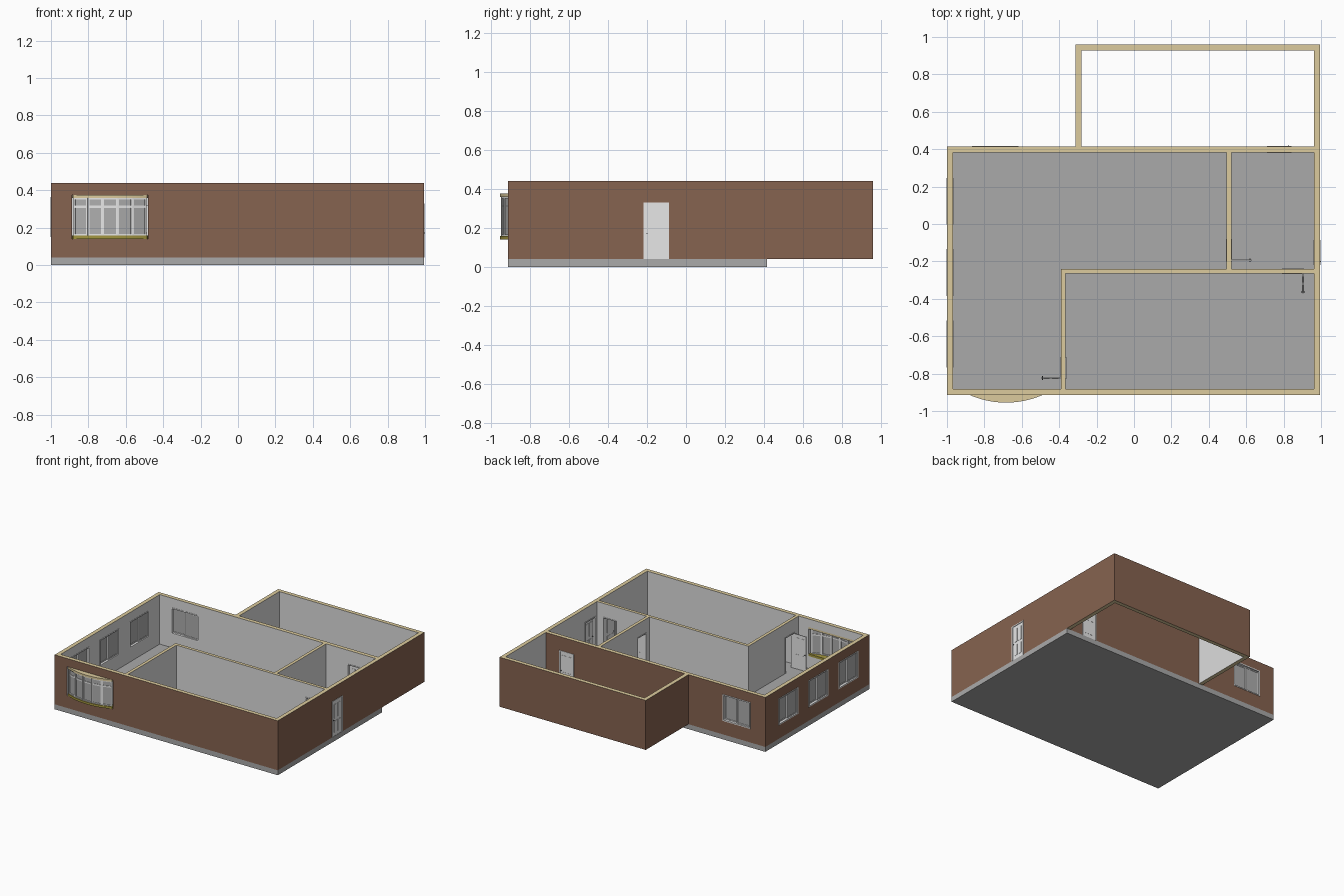
import bpy, bmesh, math
from mathutils import Matrix, Vector

if "Cube" in bpy.data.objects:
    bpy.data.objects.remove(bpy.data.objects["Cube"])


def material(name, r, g, b):
    m = bpy.data.materials.new(name)
    m.diffuse_color = (r, g, b, 1)
    m.use_nodes = True
    m.node_tree.nodes["Principled BSDF"].inputs["Base Color"].default_value = m.diffuse_color
    return m


BRICK = material("brown_brick", 0.24, 0.125, 0.08)
PLASTER = material("white_plaster", 0.72, 0.72, 0.72)
CORE = material("tan_wall_core", 0.72, 0.60, 0.34)
CONCRETE = material("grey_concrete", 0.40, 0.40, 0.40)
WHITE = material("white_paint", 0.80, 0.80, 0.80)
GLASS = material("grey_glass", 0.42, 0.42, 0.42)
OLIVE = material("olive_sill", 0.36, 0.30, 0.05)
METAL = material("dark_metal", 0.06, 0.06, 0.06)

FLOOR, TOP, T = 0.04, 0.44, 0.032      # floor level, wall top, wall thickness
X0, X1, Y0, Y1, YB, XE = -1.0, 0.995, -0.913, 0.415, 0.96, -0.312


def make(name, bm, mats):
    bmesh.ops.recalc_face_normals(bm, faces=bm.faces)
    me = bpy.data.meshes.new(name)
    bm.to_mesh(me)
    bm.free()
    for m in mats:
        me.materials.append(m)
    ob = bpy.data.objects.new(name, me)
    bpy.context.collection.objects.link(ob)
    return ob


def boxes(name, items, mats, mtx=Matrix()):
    """items: (x0, x1, y0, y1, z0, z1, material index), joined in one object"""
    bm = bmesh.new()
    for x0, x1, y0, y1, z0, z1, mi in items:
        m = Matrix.Translation(((x0 + x1) / 2, (y0 + y1) / 2, (z0 + z1) / 2)) @ \
            Matrix.Diagonal((x1 - x0, y1 - y0, z1 - z0, 1))
        vs = bmesh.ops.create_cube(bm, size=1, matrix=mtx @ m)["verts"]
        for f in {f for v in vs for f in v.link_faces}:
            f.material_index = mi
    return make(name, bm, mats)


def extrude(name, pts, z0, z1, mats):
    bm = bmesh.new()
    face = bm.faces.new([bm.verts.new((x, y, z0)) for x, y in pts])
    geo = bmesh.ops.extrude_face_region(bm, geom=[face])["geom"]
    for v in geo:
        if isinstance(v, bmesh.types.BMVert):
            v.co.z = z1
    return make(name, bm, mats)


def cut(ob, cutters):
    for c in cutters:
        helper = boxes("cutter", [c + (0,)], [])
        helper.hide_render = True
        mod = ob.modifiers.new("cut", "BOOLEAN")
        mod.operation, mod.solver, mod.object = "DIFFERENCE", "EXACT", helper
        dg = bpy.context.evaluated_depsgraph_get()
        me = bpy.data.meshes.new_from_object(ob.evaluated_get(dg))
        ob.modifiers.clear()
        ob.data = me
        bpy.data.objects.remove(helper)


def place(x, y, deg):
    """local x runs along the wall, local +y points out of it"""
    return Matrix.Translation((x, y, 0)) @ Matrix.Rotation(math.radians(deg), 4, "Z")


# opening positions: x, y, angle
W, WZ0, WZ1 = 0.125, 0.15, 0.365           # window half width and heights
DW, IW, DZ = 0.066, 0.06, 0.33             # door half widths, door top
windows = [(-0.742, Y1, 0)] + [(X0, y, 90) for y in (0.122, -0.26, -0.642)]
outer_doors = [(X1, -0.152, -90), (0.777, Y1, 0)]
inner_doors = [(-0.39, -0.77, 90, -1), (0.52, -0.14, -90, 1), (0.85, -0.265, 180, -1)]


def opening(x, y, deg, half, z0, z1):
    if deg in (0, 180):
        return (x - half, x + half, y - 0.05, y + 0.05, z0, z1)
    return (x - 0.05, x + 0.05, y - half, y + half, z0, z1)


# floor slab
boxes("floor_slab", [(X0, X1, Y0, Y1, 0, FLOOR, 0)], [CONCRETE])

# outer walls: house and rear extension, hollowed, then openings cut
BX0, BX1, BZ0, BZ1 = -0.888, -0.48, 0.14, 0.375
walls = extrude("outer_walls", [(X0, Y0), (X1, Y0), (X1, YB), (XE, YB), (XE, Y1), (X0, Y1)],
                FLOOR, TOP, [PLASTER, BRICK, CORE])
cut(walls, [(X0 + T, X1 - T, Y0 + T, Y1 - T, 0, 0.6),
            (XE + T, X1 - T, Y1, YB - T, 0, 0.6),
            (BX0, BX1, Y0 - 0.05, Y0 + 0.05, BZ0, BZ1)]
    + [opening(*w, W, WZ0, WZ1) for w in windows]
    + [opening(*d, DW, 0.0, DZ) for d in outer_doors])
outside = [(0, -1, X0), (0, 1, X1), (0, -1, XE), (1, -1, Y0), (1, 1, YB), (1, 1, Y1)]
for p in walls.data.polygons:
    p.material_index = 2 if abs(p.normal.z) > 0.5 else int(any(
        p.normal[a] * s > 0.5 and abs(p.center[a] - v) < 0.002 for a, s, v in outside))

# partition walls
parts = extrude("partition_walls", [
    (-.39, Y0 + T), (-.365, Y0 + T), (-.365, -.265), (X1 - T, -.265), (X1 - T, -.24),
    (.52, -.24), (.52, Y1 - T), (.495, Y1 - T), (.495, -.24), (-.39, -.24)],
    FLOOR, TOP, [PLASTER, CORE])
cut(parts, [opening(x, y, a, IW, 0.0, DZ) for x, y, a, _ in inner_doors])
for p in parts.data.polygons:
    p.material_index = int(abs(p.normal.z) > 0.5)


def frame(hw, y0, y1, z0, z1, b, x=0, bottom=True):
    items = [(x - hw, x - hw + b, y0, y1, z0, z1, 0), (x + hw - b, x + hw, y0, y1, z0, z1, 0),
             (x - hw + b, x + hw - b, y0, y1, z1 - b, z1, 0)]
    if bottom:
        items.append((x - hw + b, x + hw - b, y0, y1, z0, z0 + b, 0))
    return items


# sliding windows: outer frame, two staggered sashes, glass
for i, (x, y, a) in enumerate(windows):
    items = frame(W, -T - 0.002, 0.003, WZ0, WZ1, 0.009)
    for sx, sy in ((-0.057, -0.012), (0.057, -0.021)):
        items += frame(0.061, sy - 0.004, sy + 0.004, WZ0 + 0.008, WZ1 - 0.008, 0.008, sx)
        items.append((sx - 0.054, sx + 0.054, sy - 0.001, sy + 0.001, WZ0 + 0.014, WZ1 - 0.014, 1))
    boxes(f"window_{i + 1}", items, [WHITE, GLASS], place(x, y, a))


def panels(y0, y1):
    return [(sx - 0.017, sx + 0.017, y0, y1, z0, z1, 0)
            for sx in (-0.023, 0.023) for z0, z1 in ((0.07, 0.16), (0.185, 0.295))]


# closed outside doors with raised panels and handles
for i, (x, y, a) in enumerate(outer_doors):
    items = frame(DW, -T - 0.003, 0.003, FLOOR, DZ, 0.008, bottom=False)
    items.append((-DW + 0.008, DW - 0.008, -0.018, -0.002, FLOOR, DZ - 0.008, 0))
    items += panels(-0.02, 0.0)
    items += [(0.046, 0.052, -0.024, 0.005, 0.168, 0.174, 1)]
    boxes(f"outer_door_{i + 1}", items, [WHITE, METAL], place(x, y, a))

# inside doors standing open at right angles to their frames
for i, (x, y, a, side) in enumerate(inner_doors):
    m = place(x, y, a)
    boxes(f"inner_door_frame_{i + 1}",
          frame(IW, -0.028, 0.003, FLOOR, DZ, 0.007, bottom=False), [WHITE], m)
    leaf = [(-0.052, 0.052, -0.003, 0.003, FLOOR + 0.002, DZ - 0.008, 0),
            (0.042, 0.047, -0.01, 0.01, 0.168, 0.173, 1)] + panels(-0.0045, 0.0045)
    boxes(f"inner_door_leaf_{i + 1}", leaf, [WHITE, METAL],
          m @ Matrix.Translation((side * 0.054, 0.055, 0)) @ Matrix.Rotation(math.pi / 2, 4, "Z"))

# bow window: curved head and sill, five flat glazed panels
BC, R = Vector(((BX0 + BX1) / 2, -0.955 + 0.485)), 0.485
HALF = math.acos((BC.y - Y0) / R)


def arc(r, t):
    return (BC.x + r * math.sin(t), BC.y - r * math.cos(t))


back = [(BX1, Y0 + T), (BX0, Y0 + T)]
curve = [arc(R, HALF * (k / 10 - 1)) for k in range(21)]
extrude("bow_window_head", curve + back, BZ1 - 0.016, BZ1, [CORE])
extrude("bow_window_sill", curve + back, BZ0, BZ0 + 0.018, [OLIVE])
r, z0, z1 = R - 0.012, BZ0 + 0.018, BZ1 - 0.016
step = 2 * HALF / 5
for k in range(5):
    t = -HALF + step * (k + 0.5)
    hw = r * math.sin(step / 2)
    px, py = arc(r * math.cos(step / 2), t)
    items = frame(hw, -0.007, 0.007, z0, z1, 0.008)
    items += [(-hw + 0.008, hw - 0.008, -0.005, 0.005, 0.306, 0.318, 0),
              (-hw + 0.006, hw - 0.006, -0.001, 0.001, z0 + 0.004, z1 - 0.004, 1)]
    boxes(f"bow_window_panel_{k + 1}", items, [WHITE, GLASS], place(px, py, math.degrees(t)))
